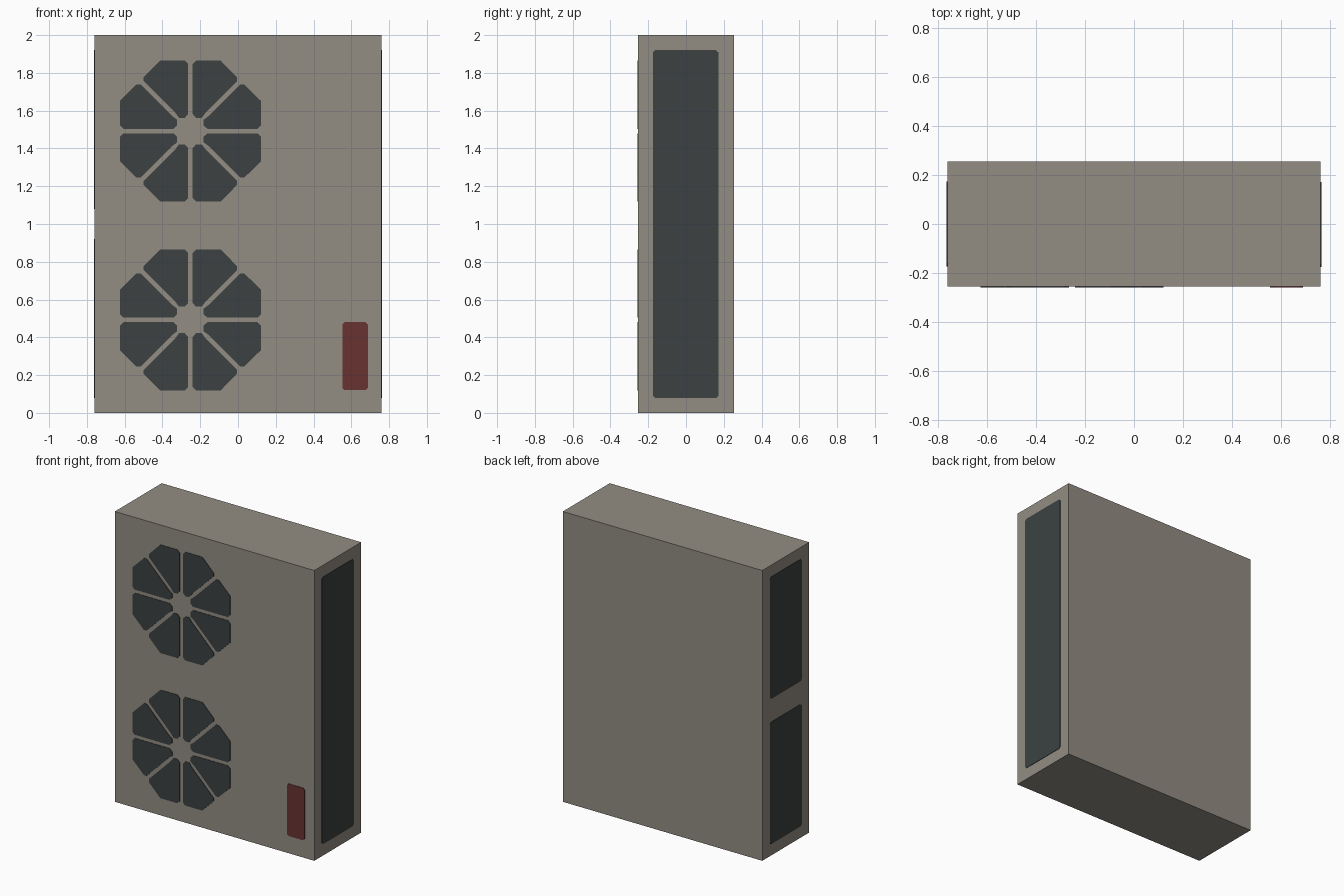
import bpy, bmesh
from mathutils import Vector

if "Cube" in bpy.data.objects:
    bpy.data.objects.remove(bpy.data.objects["Cube"])

W, D, H = 0.76, 0.255, 2.0   # half width, half depth, height
T = 0.003                    # plate thickness


def material(name, rgb):
    m = bpy.data.materials.new(name)
    m.diffuse_color = (*rgb, 1)
    m.use_nodes = True
    m.node_tree.nodes["Principled BSDF"].inputs["Base Color"].default_value = m.diffuse_color
    return m


beige = material("warm_grey_metal", (0.29, 0.265, 0.225))
dark = material("dark_grille", (0.045, 0.053, 0.054))
red = material("red_label", (0.14, 0.032, 0.031))


def finish(bm, name, mat):
    bmesh.ops.recalc_face_normals(bm, faces=bm.faces)
    me = bpy.data.meshes.new(name)
    bm.to_mesh(me)
    bm.free()
    me.materials.append(mat)
    ob = bpy.data.objects.new(name, me)
    bpy.context.collection.objects.link(ob)


def plates(name, outlines, place, normal, mat):
    """Thin plates from 2D outlines lying on one wall of the cabinet."""
    bm = bmesh.new()
    for pts in outlines:
        f = bm.faces.new([bm.verts.new(place(u, v)) for u, v in pts])
        r = bmesh.ops.extrude_face_region(bm, geom=[f])
        for v in r["geom"]:
            if isinstance(v, bmesh.types.BMVert):
                v.co += Vector(normal) * T
    finish(bm, name, mat)


def panel(u0, u1, v0, v1, c=0.012):
    """Rectangle with small clipped corners."""
    return [(u0 + c, v0), (u1 - c, v0), (u1, v0 + c), (u1, v1 - c),
            (u1 - c, v1), (u0 + c, v1), (u0, v1 - c), (u0, v0 + c)]


front = lambda u, v: (u, -D, v)
right = lambda u, v: (W, u, v)
left = lambda u, v: (-W, u, v)

# Cabinet
bm = bmesh.new()
bmesh.ops.create_cube(bm, size=1)
for v in bm.verts:
    v.co = (v.co.x * 2 * W, v.co.y * 2 * D, (v.co.z + 0.5) * H)
finish(bm, "cabinet", beige)

# Fan grilles: one petal mirrored into eight
petal = [(0.012, 0.09), (0.012, 0.355), (0.03, 0.373), (0.16, 0.373),
         (0.247, 0.285), (0.247, 0.264), (0.08, 0.097), (0.06, 0.07), (0.03, 0.07)]
for name, cz in (("upper_fan_grille", 1.492), ("lower_fan_grille", 0.492)):
    outlines = []
    for sx in (-1, 1):
        for sz in (-1, 1):
            outlines.append([(-0.252 + sx * a, cz + sz * b) for a, b in petal])
            outlines.append([(-0.252 + sx * b, cz + sz * a) for a, b in petal])
    plates(name, outlines, front, (0, -1, 0), dark)

# Red label, side vents
plates("red_label", [panel(0.553, 0.688, 0.12, 0.48)], front, (0, -1, 0), red)
plates("right_vent", [panel(-0.175, 0.172, 0.08, 1.92)], right, (1, 0, 0), dark)
plates("left_vents", [panel(-0.173, 0.173, z, z + 0.84) for z in (0.08, 1.08)],
       left, (-1, 0, 0), dark)
